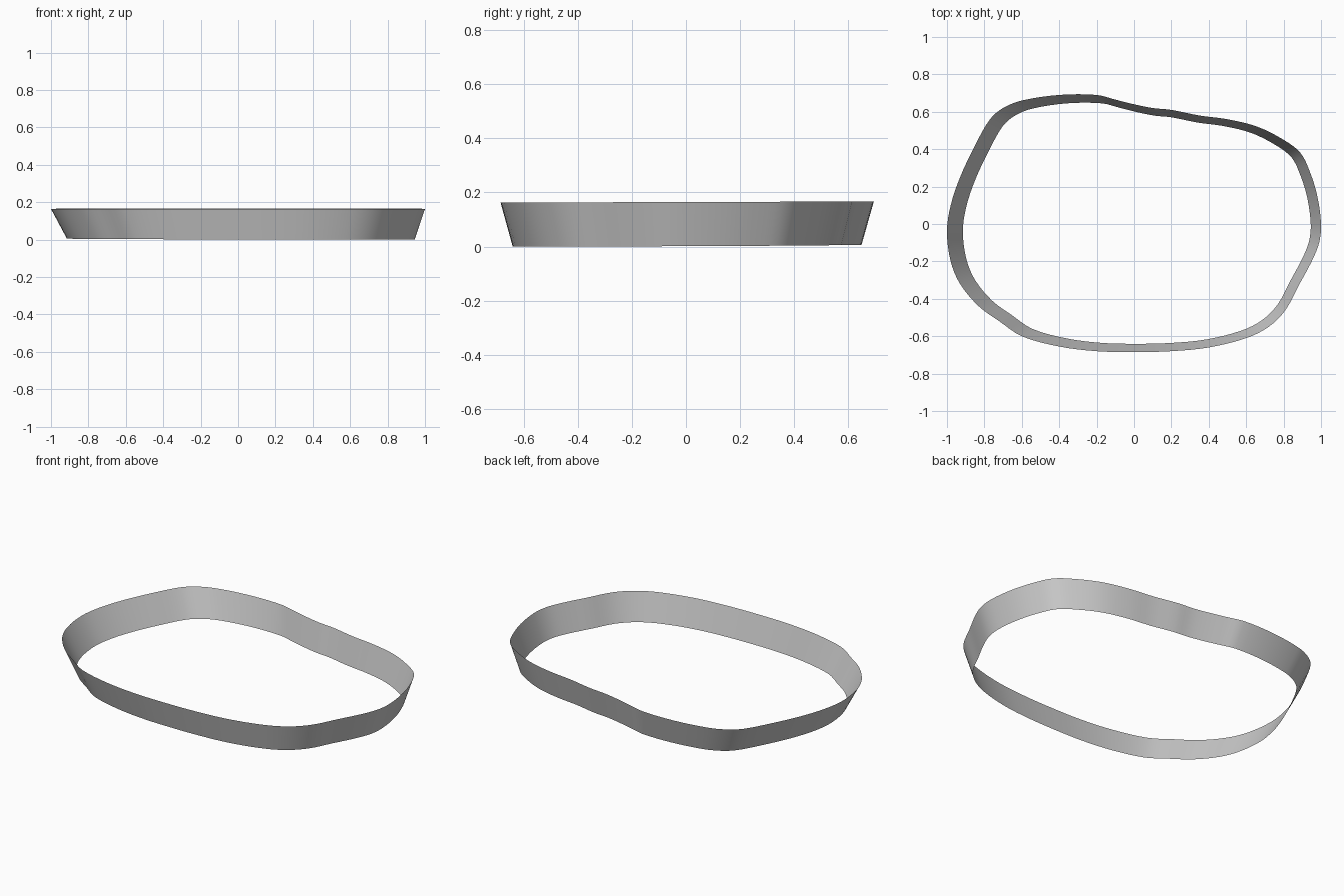
import bpy
import bmesh
from mathutils import Vector
from mathutils.geometry import interpolate_bezier

default_cube = bpy.data.objects.get("Cube")
if default_cube:
    bpy.data.objects.remove(default_cube, do_unlink=True)

# Upper rim outline, counterclockwise from the left end
RIM = [
    (1, 0), (.98, .15), (.94, .28), (.89, .38), (.8, .45), (.66, .52),
    (.5, .56), (.35, .58), (.2, .61), (.1, .62), (0, .64), (-.1, .665),
    (-.2, .69), (-.4, .69), (-.6, .66), (-.7, .62), (-.77, .56),
    (-.85, .42), (-.93, .25), (-.98, .1), (-1, -.04), (-.98, -.2),
    (-.93, -.32), (-.83, -.44), (-.72, -.52), (-.6, -.6), (-.4, -.655),
    (-.2, -.68), (0, -.685), (.2, -.68), (.4, -.66), (.6, -.61),
    (.72, -.55), (.81, -.46), (.88, -.33), (.95, -.2), (.99, -.1),
]
STEPS = 4


def smooth_loop(outline):
    """Closed smooth curve through the outline points."""
    points = [Vector((x, y, 0)) for x, y in outline]
    count = len(points)
    result = []
    for i, start in enumerate(points):
        before = points[i - 1]
        end = points[(i + 1) % count]
        after = points[(i + 2) % count]
        # Handles scale with the segment length so uneven spacing stays smooth
        reach = (end - start).length / 3
        handle_a = start + (end - before).normalized() * reach
        handle_b = end - (after - start).normalized() * reach
        result += interpolate_bezier(start, handle_a, handle_b, end, STEPS + 1)[:-1]
    return result


def top_point(p):
    return Vector((p.x, p.y, .165 + .003 * p.y))


def bottom_point(p):
    # Lower edge is slightly smaller, so the wall leans outward
    return Vector((p.x * .93 + .015, p.y * .935, .004 + .004 * p.y - .002 * p.x))


# Wall: one thin open band between the lower and upper edges
bm = bmesh.new()
loop = smooth_loop(RIM)
upper = [bm.verts.new(top_point(p)) for p in loop]
lower = [bm.verts.new(bottom_point(p)) for p in loop]
for i in range(len(loop)):
    j = (i + 1) % len(loop)
    face = bm.faces.new((lower[i], lower[j], upper[j], upper[i]))
    face.smooth = True

# Stand the lowest point on the ground
lowest = min(v.co.z for v in bm.verts)
bmesh.ops.translate(bm, verts=bm.verts, vec=(0, 0, -lowest))

mesh = bpy.data.meshes.new("rim_wall")
bm.to_mesh(mesh)
bm.free()
wall = bpy.data.objects.new("rim_wall", mesh)
bpy.context.collection.objects.link(wall)

# Plain grey
grey = bpy.data.materials.new("light_grey")
grey.use_nodes = True
colour = (.6, .6, .6, 1)
grey.diffuse_color = colour
grey.node_tree.nodes["Principled BSDF"].inputs["Base Color"].default_value = colour
mesh.materials.append(grey)
